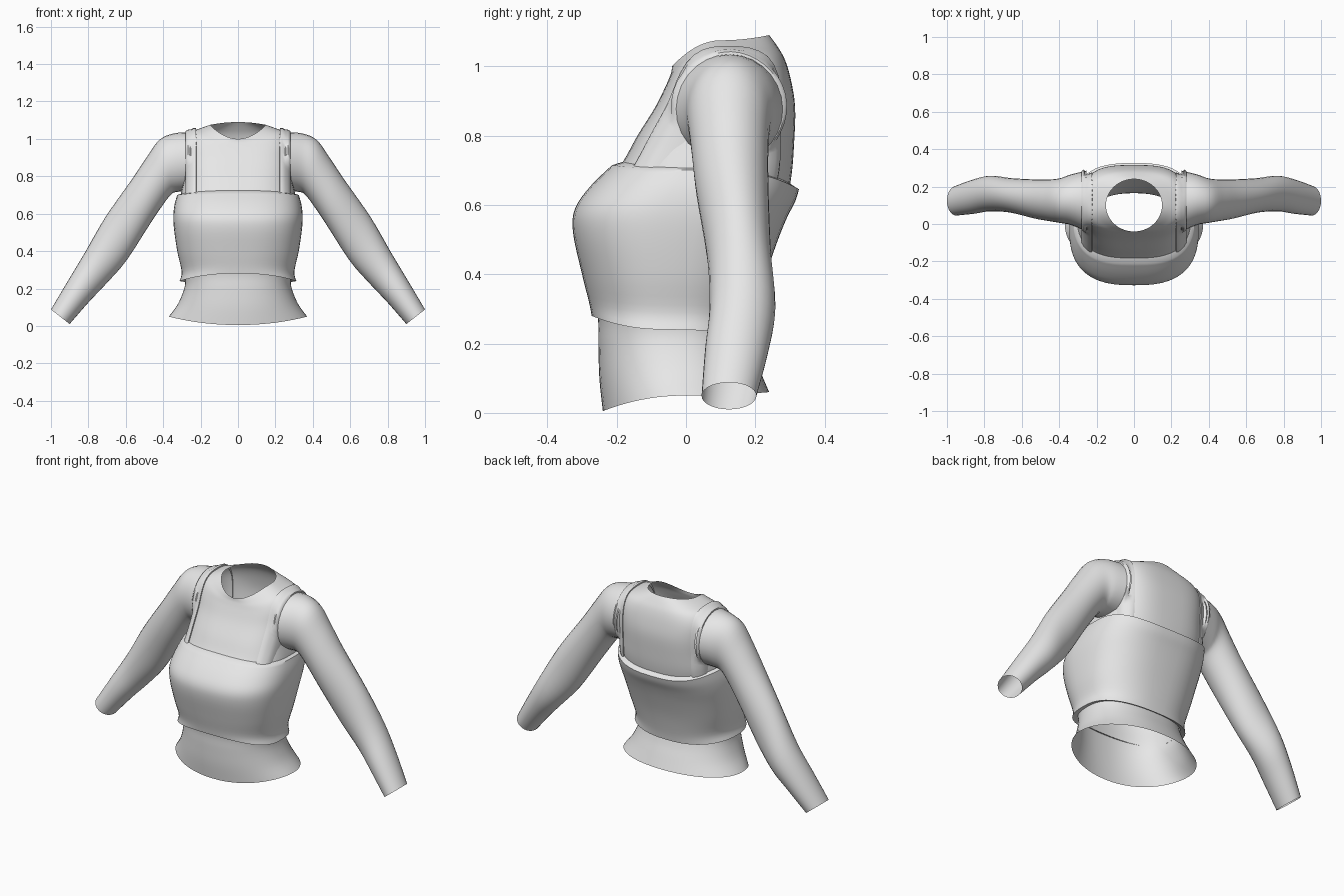
import bpy, bmesh
from math import sin, cos, pi, radians, copysign
from mathutils import Vector
from mathutils.bvhtree import BVHTree

cube = bpy.data.objects.get("Cube")
if cube:
    bpy.data.objects.remove(cube, do_unlink=True)

fabric = bpy.data.materials.new("grey_fabric")
fabric.use_nodes = True
GREY = (0.8, 0.8, 0.8, 1)
fabric.diffuse_color = GREY
fabric.node_tree.nodes["Principled BSDF"].inputs["Base Color"].default_value = GREY


def smooth_rows(rows, steps=4):
    """Catmull-Rom interpolation through rows of section parameters."""
    out = []
    last = len(rows) - 1
    for i in range(last):
        quad = zip(rows[max(i - 1, 0)], rows[i], rows[i + 1], rows[min(i + 2, last)])
        quad = list(quad)
        for k in range(steps):
            t = k / steps
            out.append([b + t * (c - a) / 2
                        + t * t * (a - 2.5 * b + 2 * c - d / 2)
                        + t ** 3 * (1.5 * (b - c) + (d - a) / 2)
                        for a, b, c, d in quad])
    return out + [list(rows[-1])]


def loft(name, rings, closed=True, mirror=False):
    """Skin a list of point rings with quads."""
    bm = bmesh.new()
    grid = [[bm.verts.new(p) for p in ring] for ring in rings]
    n = len(grid[0])
    for lower, upper in zip(grid, grid[1:]):
        for j in range(n if closed else n - 1):
            k = (j + 1) % n
            bm.faces.new((lower[j], lower[k], upper[k], upper[j]))
    bmesh.ops.recalc_face_normals(bm, faces=bm.faces)
    mesh = bpy.data.meshes.new(name)
    bm.to_mesh(mesh)
    bm.free()
    mesh.materials.append(fabric)
    obj = bpy.data.objects.new(name, mesh)
    bpy.context.collection.objects.link(obj)
    bpy.ops.object.select_all(action='DESELECT')
    obj.select_set(True)
    bpy.context.view_layer.objects.active = obj
    bpy.ops.object.shade_smooth_by_angle(angle=radians(50))
    if mirror:
        obj.modifiers.new("Mirror", 'MIRROR').use_mirror_merge = False
    return obj


def power(v, n):
    return copysign(abs(v) ** (2 / n), v)


def body_ring(row, count=56):
    """Rounded-box section with separate front, side and back heights."""
    half, front, back, z_front, z_side, z_back, n = row
    ring = []
    for i in range(count):
        a = 2 * pi * i / count
        s = sin(a)
        z_end = z_back if s > 0 else z_front
        ring.append(Vector((half * power(cos(a), n),
                            (front + back) / 2 + (back - front) / 2 * power(s, n),
                            z_side + (z_end - z_side) * s * s)))
    return ring


def sleeve_ring(row, count=28):
    """Oval section between an upper and a lower seam point."""
    tx, tz, bx, bz, y0, y1 = row
    ring = []
    for i in range(count):
        a = 2 * pi * i / count
        c = cos(a) / 2
        ring.append(Vector(((tx + bx) / 2 + (tx - bx) * c,
                            (y0 + y1) / 2 + (y1 - y0) / 2 * sin(a),
                            (tz + bz) / 2 + (tz - bz) * c)))
    return ring


# Shirt body: flared hem, waist, chest, shoulders, neckline
shirt_rows = [
    (.37, -.24, .24, .005, .05, .06, 2.1),
    (.32, -.25, .21, .1, .12, .13, 2.2),
    (.285, -.253, .18, .2, .21, .2, 2.3),
    (.285, -.255, .165, .28, .28, .27, 2.3),
    (.30, -.28, .19, .4, .4, .39, 2.4),
    (.315, -.295, .25, .55, .55, .53, 2.5),
    (.315, -.24, .29, .65, .63, .62, 2.6),
    (.305, -.185, .305, .72, .71, .69, 2.8),
    (.285, -.14, .312, .8, .8, .78, 3),
    (.28, -.09, .315, .88, .9, .88, 3),
    (.275, -.06, .303, .94, .985, .96, 3),
    (.25, -.047, .285, .97, 1.035, 1.02, 2.8),
    (.20, -.042, .262, .985, 1.057, 1.06, 2.4),
    (.15, -.04, .24, 1.0, 1.075, 1.09, 2),
]
shirt = loft("shirt_body", [body_ring(r) for r in smooth_rows(shirt_rows)])

# Sleeves
sleeve_rows = [
    (.25, 1.035, .26, .72, -.04, .285),
    (.34, 1.03, .335, .715, -.005, .265),
    (.42, .995, .365, .695, .005, .245),
    (.49, .9, .41, .635, .015, .238),
    (.57, .78, .48, .53, .028, .238),
    (.71, .58, .60, .345, .06, .245),
    (.82, .39, .71, .22, .068, .258),
    (.91, .24, .80, .125, .055, .238),
    (1.0, .088, .9, .01, .045, .203),
]
sleeve = loft("sleeves", [sleeve_ring(r) for r in smooth_rows(sleeve_rows)], mirror=True)

# Cropped over-top with turned-in hem and upper edge
top_rows = [
    (.312, -.272, .187, .28, .24, .215, 2.4),
    (.301, -.28, .197, .32, .29, .27, 2.4),
    (.323, -.30, .225, .4, .39, .38, 2.5),
    (.34, -.326, .262, .52, .5, .49, 2.6),
    (.346, -.32, .29, .59, .58, .56, 2.7),
    (.34, -.275, .315, .655, .645, .61, 2.7),
    (.325, -.213, .326, .715, .70, .645, 2.8),
]
hem_fold = (.282, -.25, .168, .285, .25, .225, 2.4)
edge_fold = (.295, -.18, .295, .725, .71, .665, 2.8)
top_rows = [hem_fold] + smooth_rows(top_rows) + [edge_fold]
loft("cropped_over_top", [body_ring(r) for r in top_rows])

# Shoulder straps laid over the shirt and sleeve surface
bm = bmesh.new()
bm.from_mesh(shirt.data)
bm.from_mesh(sleeve.data)
tree = BVHTree.FromBMesh(bm)
bm.free()
columns = [(.222, -.012), (.224, .008), (.236, .015), (.252, .017),
           (.268, .015), (.28, .008), (.283, -.02)]
strap = []
for i in range(45):
    a = radians(-14 + 196 * i / 44)
    out = Vector((0, cos(a), sin(a)))
    row, reach = [], None
    for x, lift in columns:
        centre = Vector((x, .12, .7))
        hit = tree.ray_cast(centre + out * .6, -out, .6)[0]
        found = (hit - centre).length if hit else 0
        reach = found if reach is None else max(found, reach - .015)
        row.append(centre + out * (reach + lift))
    strap.append(row)
loft("shoulder_straps", strap, closed=False, mirror=True)
